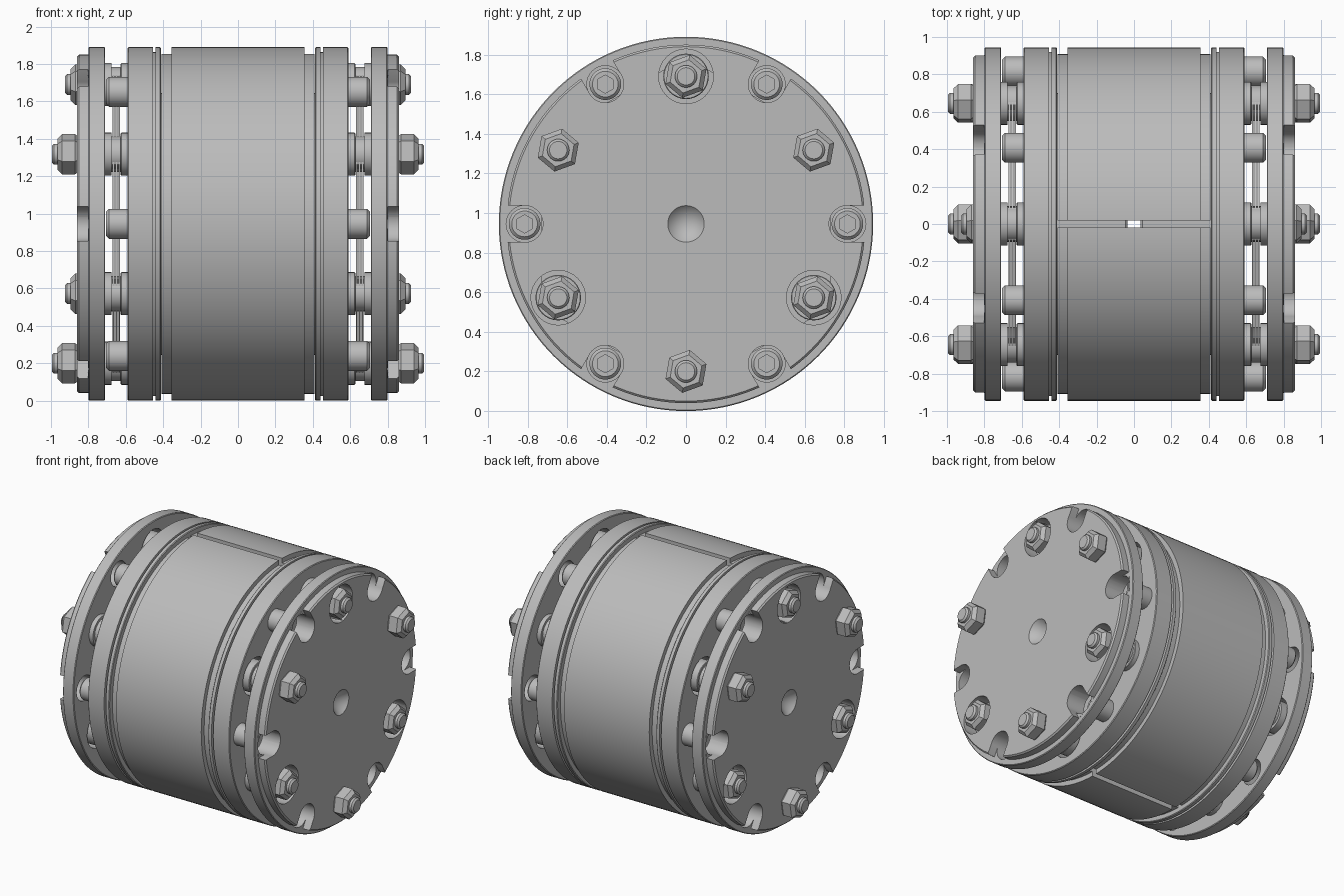
import bpy, bmesh, math
from mathutils import Matrix, Vector

if "Cube" in bpy.data.objects:
    bpy.data.objects.remove(bpy.data.objects["Cube"], do_unlink=True)

R = 0.945          # outer radius, also the height of the axis
BOLT_R = 0.745     # bolt circle
SCREW_R = 0.815    # cap screw circle

steel = bpy.data.materials.new("steel_grey")
steel.use_nodes = True
steel.diffuse_color = (0.5, 0.5, 0.5, 1)
steel.node_tree.nodes["Principled BSDF"].inputs["Base Color"].default_value = (0.5, 0.5, 0.5, 1)


def add_object(name, bm):
    bmesh.ops.recalc_face_normals(bm, faces=bm.faces)
    mesh = bpy.data.meshes.new(name)
    bm.to_mesh(mesh)
    bm.free()
    mesh.materials.append(steel)
    ob = bpy.data.objects.new(name, mesh)
    bpy.context.collection.objects.link(ob)
    return ob


def lathe(name, profile, radius=0, angle=0, sides=32, phase=0, ring=False):
    """Turn (x, r) points about an axis parallel to x, placed on a pitch circle."""
    bm = bmesh.new()
    cy, cz = radius * math.cos(angle), R + radius * math.sin(angle)
    loops = []
    for x, r in profile:
        if r == 0:
            loops.append([bm.verts.new((x, cy, cz))] * sides)
            continue
        turns = [phase + 2 * math.pi * i / sides for i in range(sides)]
        loops.append([bm.verts.new((x, cy + r * math.cos(t), cz + r * math.sin(t))) for t in turns])
    pairs = list(zip(loops, loops[1:]))
    if ring:
        pairs.append((loops[-1], loops[0]))
    for a, b in pairs:
        for i in range(sides):
            j = (i + 1) % sides
            corners = list(dict.fromkeys((a[i], a[j], b[j], b[i])))
            bm.faces.new(corners)
    return add_object(name, bm)


def rod(name, x0, x1, r, radius=0, angle=0, sides=32, phase=0, chamfer=0.0):
    profile = [(x0, 0), (x0, r), (x1 - chamfer, r), (x1, r - chamfer), (x1, 0)]
    if chamfer == 0:
        profile.pop(3)
        profile[2] = (x1, r)
    return lathe(name, profile, radius, angle, sides, phase)


def box(name, size, centre, angle=0):
    bm = bmesh.new()
    bmesh.ops.create_cube(bm, size=1, matrix=Matrix.Translation((0, 0, R))
                          @ Matrix.Rotation(angle, 4, 'X')
                          @ Matrix.Translation(centre) @ Matrix.Diagonal((*size, 1)))
    return add_object(name, bm)


def cut(ob, cutter):
    mod = ob.modifiers.new("cut", 'BOOLEAN')
    mod.operation, mod.solver, mod.object = 'DIFFERENCE', 'EXACT', cutter
    mesh = bpy.data.meshes.new_from_object(ob.evaluated_get(bpy.context.evaluated_depsgraph_get()))
    ob.modifiers.clear()
    ob.data = mesh
    bpy.data.objects.remove(cutter, do_unlink=True)


short_angles = [math.radians(a) for a in (90, 210, 330)]
long_angles = [math.radians(a) for a in (30, 150, 270)]
screw_angles = [math.radians(60 * i) for i in range(6)]
side = []

# End plate: rim, raised face, centre drill point
end_plate = lathe("end_plate", [(0.71, 0), (0.71, R - 0.005), (0.715, R), (0.795, R), (0.8, R - 0.005),
                                (0.8, 0.905), (0.85, 0.905), (0.86, 0.895), (0.86, 0.092), (0.76, 0)],
                  sides=128)
for a in screw_angles:
    cut(end_plate, rod("cutter", 0.6, 1, 0.093, SCREW_R, a))
    cut(end_plate, box("cutter", (0.2, 0.2, 0.184), (0.901, SCREW_R + 0.1, 0), a))
for a in short_angles:
    cut(end_plate, rod("cutter", 0.6, 1, 0.138, BOLT_R, a))
side.append(end_plate)

# Hub: barrel inside the sleeve, retaining ring, groove and flange
hub = lathe("hub", [(0.035, 0), (0.035, 0.69), (0.045, 0.7), (0.412, 0.7), (0.412, R - 0.005),
                    (0.417, R), (0.44, R), (0.44, 0.92), (0.455, 0.92), (0.455, R),
                    (0.585, R), (0.59, R - 0.005), (0.59, 0)], sides=128)
for a in long_angles:
    cut(hub, rod("cutter", 0.48, 0.7, 0.138, BOLT_R, a))
side.append(hub)

# Flexible link plates: hexagonal rings with rounded corners
for k in range(3):
    x0 = 0.63 + 0.015 * k
    bm = bmesh.new()
    outer, inner = [], []
    for i in range(6):
        a = math.radians(30 + 60 * i)
        for j in range(-4, 5):
            t = a + math.radians(7.5 * j)
            tip = Vector((x0, BOLT_R * math.cos(a) + 0.085 * math.cos(t), R + BOLT_R * math.sin(a) + 0.085 * math.sin(t)))
            t = a + math.radians(6.67 * j * 0.95)
            outer.append(bm.verts.new(tip))
            inner.append(bm.verts.new((x0, 0.58 * math.cos(t), R + 0.58 * math.sin(t))))
    n = len(outer)
    faces = [bm.faces.new((outer[i], outer[(i + 1) % n], inner[(i + 1) % n], inner[i])) for i in range(n)]
    new = bmesh.ops.extrude_face_region(bm, geom=faces)["geom"]
    bmesh.ops.translate(bm, vec=(0.01, 0, 0), verts=[v for v in new if isinstance(v, bmesh.types.BMVert)])
    side.append(add_object(f"link_plate_{k + 1}", bm))

# Bolts, nuts and washers: recessed ones through the plate, proud ones on its face
for kind, angles, seat in (("recessed", short_angles, 0.79), ("proud", long_angles, 0.86)):
    for i, a in enumerate(angles):
        tag = f"{kind}_{i + 1}"
        tip = seat + 0.135
        side.append(rod(f"bolt_{tag}", 0.46, tip, 0.056, BOLT_R, a, chamfer=0.012))
        nut = lathe(f"nut_{tag}", [(seat, 0), (seat, 0.1), (seat + 0.012, 0.11), (seat + 0.08, 0.11),
                                   (seat + 0.105, 0.085), (seat + 0.105, 0)],
                    BOLT_R, a, sides=6, phase=math.radians(20))
        side.append(nut)
        outer_end = 0.79 if kind == "recessed" else 0.715
        inner_end = 0.585 if kind == "recessed" else 0.48
        side.append(rod(f"outer_washer_{tag}", 0.677, outer_end, 0.115, BOLT_R, a, chamfer=0.004))
        side.append(rod(f"inner_washer_{tag}", inner_end, 0.627, 0.115, BOLT_R, a, chamfer=0.004))
        side.append(rod(f"clamp_ring_{tag}", 0.625, 0.679, 0.095, BOLT_R, a))

# Socket cap screws
for i, a in enumerate(screw_angles):
    screw = rod(f"cap_screw_{i + 1}", 0.58, 0.705, 0.08, SCREW_R, a, chamfer=0.015)
    cut(screw, rod("cutter", 0.65, 0.8, 0.046, SCREW_R, a, sides=6, phase=math.radians(30)))
    side.append(screw)

# Split sleeve in the middle
sleeve = lathe("split_sleeve", [(-0.41, 0.72), (-0.41, 0.91), (-0.355, 0.91), (-0.355, R), (0.355, R),
                                (0.355, 0.91), (0.41, 0.91), (0.41, 0.72)], sides=128, ring=True)
cut(sleeve, box("cutter", (1, 0.04, 3), (0, 0, 0)))

# Mirror the +x half to the other end
parts = [sleeve]
for ob in side:
    twin = ob.copy()
    twin.data = ob.data.copy()
    twin.data.transform(Matrix.Scale(-1, 4, Vector((1, 0, 0))))
    twin.data.flip_normals()
    base = ob.name
    ob.name, twin.name = "left_" + base, "right_" + base
    bpy.context.collection.objects.link(twin)
    parts += [ob, twin]

# Smooth round surfaces, keep machined edges sharp
bpy.ops.object.select_all(action='DESELECT')
for ob in parts:
    ob.select_set(True)
bpy.context.view_layer.objects.active = sleeve
bpy.ops.object.shade_smooth_by_angle(angle=math.radians(25))
